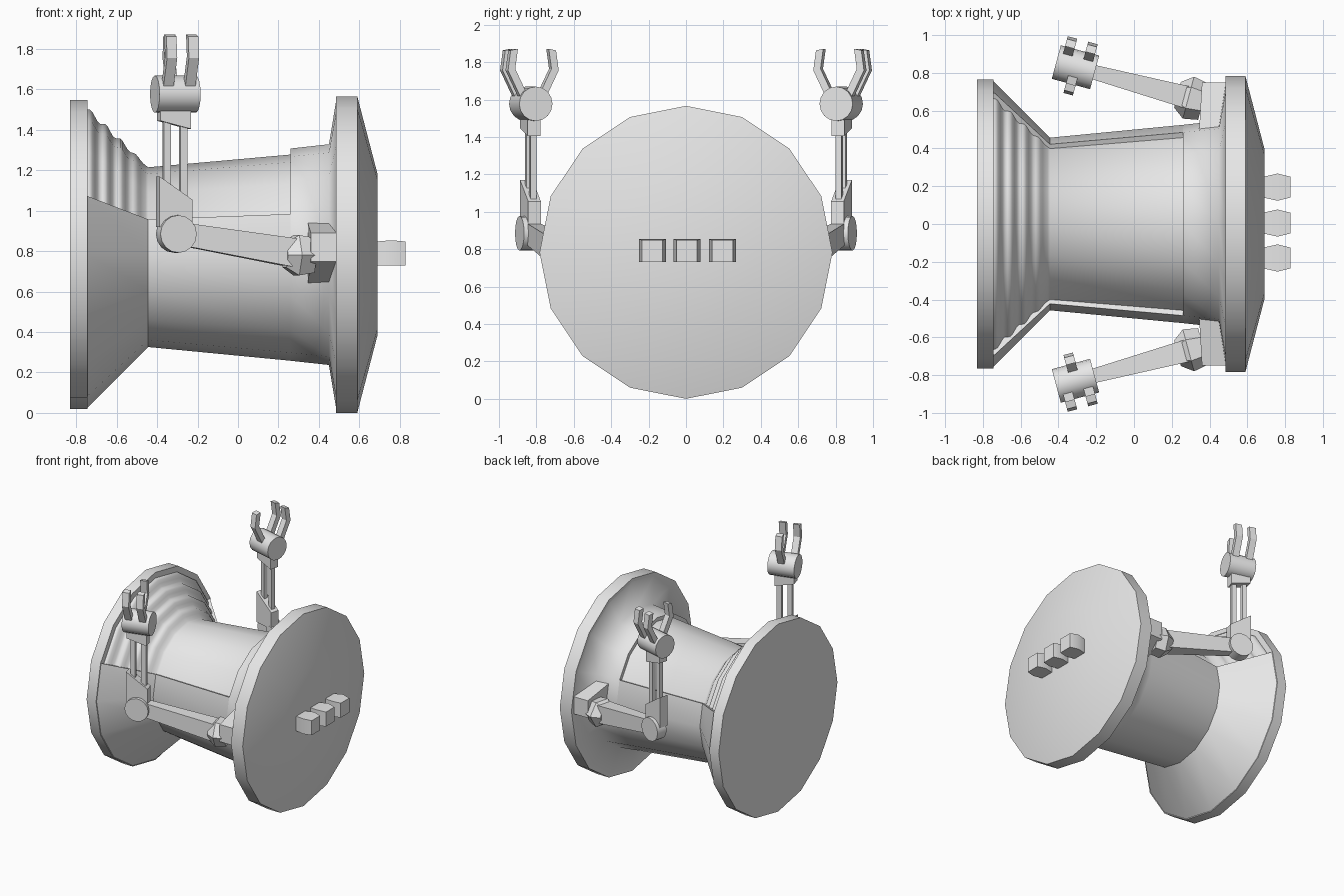
import bpy, bmesh, math
from mathutils import Vector

if "Cube" in bpy.data.objects:
    bpy.data.objects.remove(bpy.data.objects["Cube"])

AXIS_Z = 0.783
STEP = math.pi / 8          # sixteen sides all round

grey = bpy.data.materials.new("light_grey")
grey.diffuse_color = (0.8, 0.8, 0.8, 1)
grey.use_nodes = True
grey.node_tree.nodes["Principled BSDF"].inputs["Base Color"].default_value = grey.diffuse_color


def finish(name, bm, angle=32, mirror=False, flip_fix=True):
    bmesh.ops.remove_doubles(bm, verts=bm.verts, dist=1e-5)
    if flip_fix:
        bmesh.ops.recalc_face_normals(bm, faces=bm.faces)
    me = bpy.data.meshes.new(name)
    bm.to_mesh(me)
    bm.free()
    me.materials.append(grey)
    ob = bpy.data.objects.new(name, me)
    bpy.context.collection.objects.link(ob)
    bpy.ops.object.select_all(action='DESELECT')
    ob.select_set(True)
    bpy.context.view_layer.objects.active = ob
    bpy.ops.object.shade_smooth_by_angle(angle=math.radians(angle))
    if mirror:
        mod = ob.modifiers.new("mirror", 'MIRROR')
        mod.use_axis = (False, True, False)
    return ob


def on_axis(x, r, k):
    """Point at radius r, k sixteenths of a turn up from +y."""
    return Vector((x, r * math.cos(k * STEP), AXIS_Z + r * math.sin(k * STEP)))


def revolve(name, profile, k0=0, k1=16, angle=32):
    """Turn an (x, r) profile about the long axis, x increasing outside."""
    bm = bmesh.new()
    rows = [[bm.verts.new(on_axis(x, r, k)) for x, r in profile]
            for k in range(k0, k1 + 1)]
    for a, b in zip(rows, rows[1:]):
        for i in range(len(profile) - 1):
            bm.faces.new((a[i], a[i + 1], b[i + 1], b[i]))
    bmesh.ops.dissolve_degenerate(bm, dist=1e-6, edges=bm.edges)
    return finish(name, bm, angle, flip_fix=(k1 - k0 == 16))


def loft(name, rings, mirror=False):
    """Join matching rings of points and close both ends."""
    bm = bmesh.new()
    rows = [[bm.verts.new(p) for p in ring] for ring in rings]
    n = len(rows[0])
    for a, b in zip(rows, rows[1:]):
        for i in range(n):
            j = (i + 1) % n
            bm.faces.new((a[i], a[j], b[j], b[i]))
    bm.faces.new(rows[0])
    bm.faces.new(rows[-1])
    return finish(name, bm, mirror=mirror)


# ---- spool ----
base = [(-0.745, 0.757), (-0.445, 0.457), (0.26, 0.525)]
revolve("left_flange", [(-0.83, 0), (-0.83, 0.764), (-0.745, 0.764), (-0.745, 0)])
revolve("right_flange", [(0.485, 0), (0.485, 0.783), (0.59, 0.783),
                         (0.69, 0.40), (0.69, 0)])
revolve("barrel_collar", [(0.26, 0.525), (0.45, 0.546), (0.487, 0.77)], angle=80)
revolve("barrel_lower", base, 7, 17)


def base_radius(x):
    for (x0, r0), (x1, r1) in zip(base, base[1:]):
        if x <= x1:
            return r0 + (r1 - r0) * (x - x0) / (x1 - x0)
    return base[-1][1]


# recessed upper panel with a rippled cone
recess = []
for i in range(25):
    t = i / 24
    recess.append((-0.745 + 0.3 * t,
                   0.718 - 0.286 * t + 0.013 * math.sin(t * 8 * math.pi) * (1 - t ** 4)))
recess += [(0.26, 0.495), (0.26, 0.525)]
revolve("recessed_panel", recess, 1, 7, angle=55)

# ledges along both long edges of the recess
bm = bmesh.new()
for k in (1, 7):
    outer = [bm.verts.new(on_axis(x, base_radius(x), k)) for x, r in recess[:-1]]
    inner = [bm.verts.new(on_axis(x, r, k)) for x, r in recess[:-1]]
    for i in range(len(outer) - 1):
        f = (outer[i], outer[i + 1], inner[i + 1], inner[i])
        bm.faces.new(f if k == 7 else f[::-1])
bm.normal_update()
for f in bm.faces:
    if f.normal.z < 0:
        f.normal_flip()
finish("recess_ledges", bm, flip_fix=False)


# the lower barrel runs from the recess edge round the underside
# ---- three blocks on the right disc ----
def rect(x, y, hy, z0, z1):
    return [Vector((x, y - hy, z0)), Vector((x, y + hy, z0)),
            Vector((x, y + hy, z1)), Vector((x, y - hy, z1))]


for n, y in enumerate((-0.18, 0.005, 0.195)):
    loft(f"end_block_{n + 1}", [rect(0.685, y, 0.055, 0.73, 0.848),
                                rect(0.76, y, 0.072, 0.73, 0.854),
                                rect(0.828, y, 0.055, 0.73, 0.848)])


# ---- arms: u runs along the arm, n points outward from the spool ----
def arm(u, n, z):
    return Vector((-0.31 - 0.965 * u + 0.26 * n, 0.83 + 0.26 * u + 0.965 * n, z))


def slab(name, outline, n0, n1):
    """Extrude a (u, z) outline across the arm."""
    return loft(name, [[arm(u, n, z) for u, z in outline] for n in (n0, n1)], True)


def disc_u(u, r, z, sides):
    return [arm(u, r * math.cos(2 * math.pi * i / sides),
                z + r * math.sin(2 * math.pi * i / sides)) for i in range(sides)]


def section(u, h, z0, z1):
    return [arm(u, -h, z0), arm(u, h, z0), arm(u, h, z1), arm(u, -h, z1)]


# shoulder: wedge mount and six-sided joint
loft("shoulder_mount",
     [[Vector((x0, y, z0)), Vector((0.485, y, z0)), Vector((0.485, y, z1)), Vector((x0, y, z1))]
      for x0, y, z0, z1 in ((0.345, 0.50, 0.64, 0.94), (0.36, 0.75, 0.75, 0.89))], True)
loft("shoulder_joint", [disc_u(u, r, 0.78, 6)
                        for u, r in ((-0.56, 0.07), (-0.62, 0.115), (-0.70, 0.10))], True)
# lower arm and elbow
loft("lower_arm", [section(-0.02, 0.035, 0.83, 0.943),
                   section(-0.63, 0.06, 0.715, 0.86)], True)
slab("elbow", [(0.093 * math.cos(i * STEP), 0.885 + 0.093 * math.sin(i * STEP))
               for i in range(16)], -0.025, 0.062)
# upper arm bracket, rods and wrist
slab("elbow_bracket", [(0.09, 0.92), (0.09, 1.17), (-0.078, 1.055), (-0.078, 0.92)],
     -0.035, 0.035)
for tag, u in (("left", 0.044), ("right", -0.04)):
    slab("forearm_rod_" + tag, [(u - 0.018, 1.0), (u + 0.018, 1.0),
                                (u + 0.018, 1.46), (u - 0.018, 1.46)], -0.016, 0.016)
slab("wrist", [(0.085, 1.445), (0.085, 1.51), (-0.07, 1.51), (-0.07, 1.405)],
     -0.036, 0.036)
# hand and three bent fingers
loft("hand", [disc_u(u, 0.092, 1.577, 16) for u in (-0.105, 0.105)], True)
for tag, u, side in (("outer_a", 0.056, 1), ("outer_b", -0.056, 1), ("inner", 0.0, -1)):
    rings = []
    for n, z in ((0.05, 1.60), (0.128, 1.76), (0.113, 1.867)):
        rings.append([arm(u + du, side * (n + dn), z - dn * 0.2)
                      for du, dn in ((-0.026, -0.02), (0.026, -0.02),
                                     (0.026, 0.02), (-0.026, 0.02))])
    loft("finger_" + tag, rings, True)
